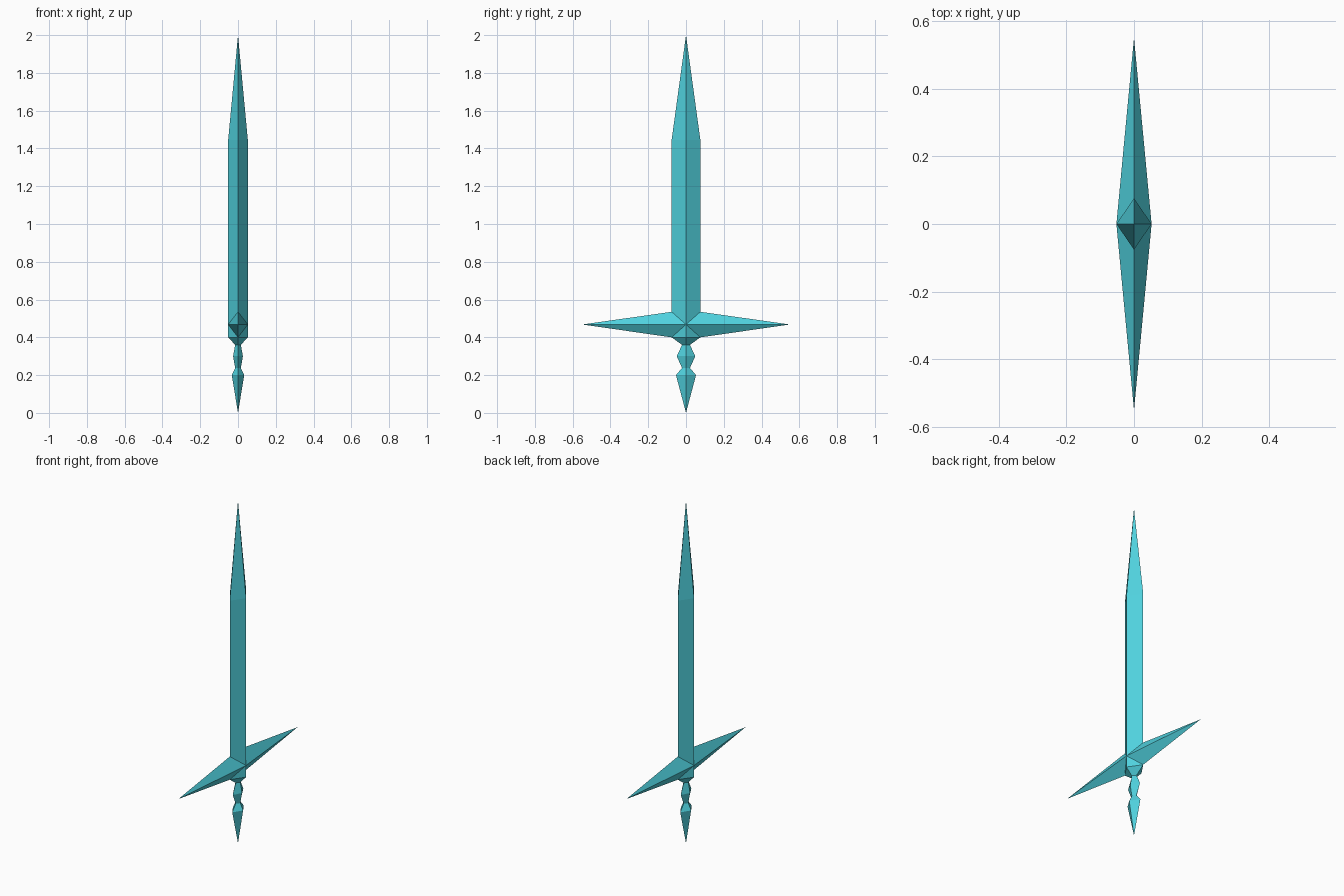
import bpy, bmesh

if "Cube" in bpy.data.objects:
    bpy.data.objects.remove(bpy.data.objects["Cube"])

teal = bpy.data.materials.new("bright_teal")
teal.diffuse_color = (0.08, 0.64, 0.73, 1)
teal.use_nodes = True
teal.node_tree.nodes["Principled BSDF"].inputs["Base Color"].default_value = teal.diffuse_color


def loft(name, rings):
    """Skin a stack of four-point rings; coincident points collapse into tips."""
    bm = bmesh.new()
    loops = [[bm.verts.new(p) for p in ring] for ring in rings]
    for a, b in zip(loops, loops[1:]):
        for i in range(4):
            j = (i + 1) % 4
            bm.faces.new((a[i], a[j], b[j], b[i]))
    bmesh.ops.remove_doubles(bm, verts=bm.verts, dist=1e-5)
    bmesh.ops.recalc_face_normals(bm, faces=bm.faces)
    mesh = bpy.data.meshes.new(name)
    bm.to_mesh(mesh)
    bm.free()
    mesh.materials.append(teal)
    obj = bpy.data.objects.new(name, mesh)
    bpy.context.collection.objects.link(obj)
    return obj


def diamond(hx, hy, zx, zy=None):
    """Diamond ring around z; ridge points at height zx, edge points at zy."""
    zy = zx if zy is None else zy
    return [(hx, 0, zx), (0, hy, zy), (-hx, 0, zx), (0, -hy, zy)]


HX, HY = 0.052, 0.076            # blade half thickness and half width
MID, TOP, LOW = 0.468, 0.535, 0.40   # guard heights

# Blade: slants over the guard, runs straight, then tapers to the point
loft("blade", [diamond(HX, HY, MID, TOP), diamond(HX, HY, 1.445), diamond(0, 0, 2.0)])

# Crossguard: one four-sided spike on each side
for label, s in (("left", -1), ("right", 1)):
    base = [(HX, 0, MID), (0, s * HY, TOP), (-HX, 0, MID), (0, s * HY, LOW)]
    loft("crossguard_" + label, [base, [(0, s * 0.55, MID)] * 4])

# Grip: collar, neck, knob, neck and pointed pommel
loft("grip", [
    diamond(HX, HY, MID, LOW),
    diamond(HX, HY, LOW),
    diamond(0.015, 0.021, 0.36),
    diamond(0.026, 0.049, 0.30),
    diamond(0.015, 0.021, 0.238),
    diamond(0.033, 0.053, 0.20),
    diamond(0, 0, 0),
])
